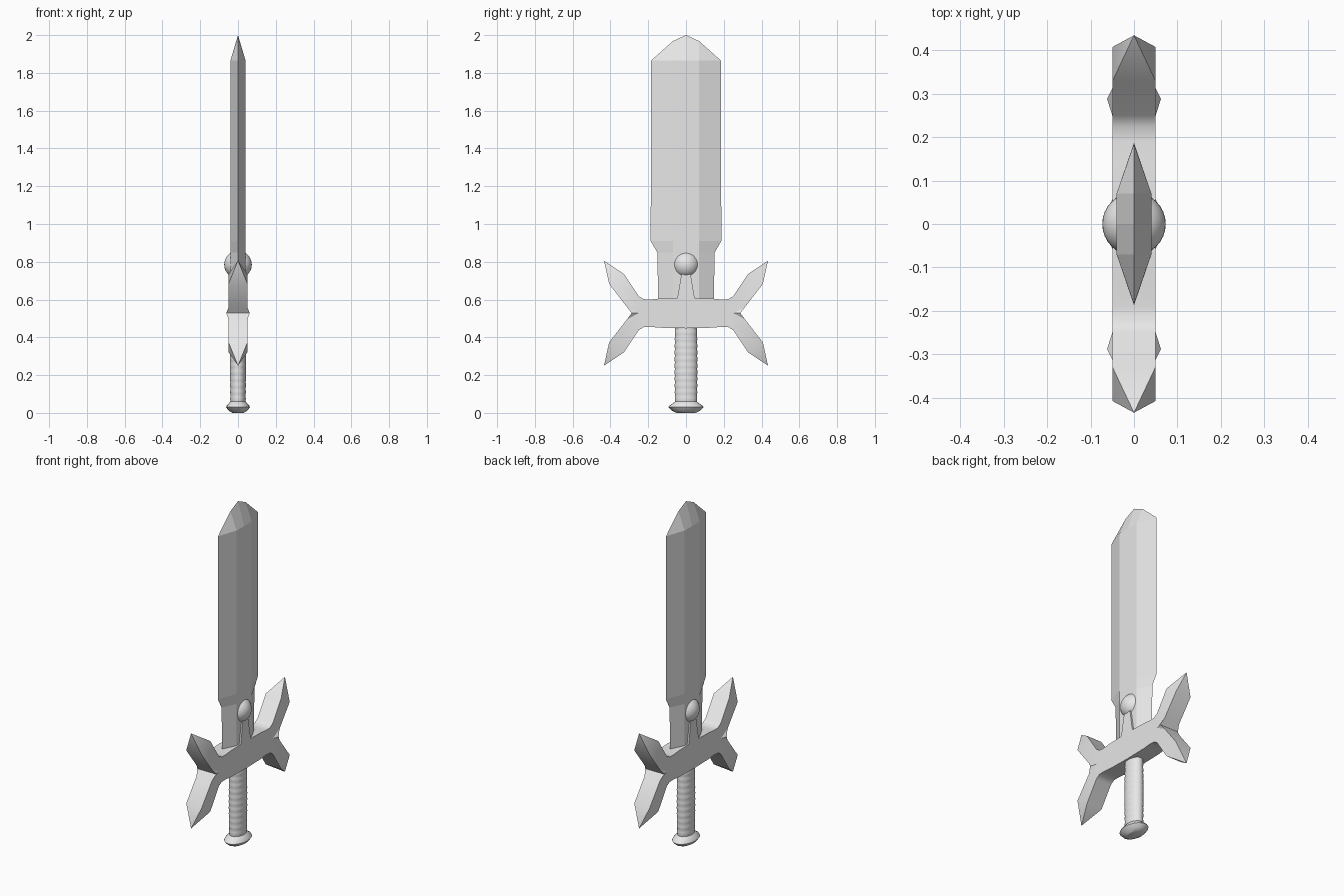
import bpy, bmesh, math

if "Cube" in bpy.data.objects:
    bpy.data.objects.remove(bpy.data.objects["Cube"], do_unlink=True)

steel = bpy.data.materials.new("light_grey")
steel.use_nodes = True
steel.diffuse_color = (0.8, 0.8, 0.8, 1)
steel.node_tree.nodes["Principled BSDF"].inputs["Base Color"].default_value = (0.8, 0.8, 0.8, 1)


def finish(name, bm, smooth=None):
    bmesh.ops.remove_doubles(bm, verts=bm.verts, dist=0.0001)
    bmesh.ops.recalc_face_normals(bm, faces=bm.faces)
    mesh = bpy.data.meshes.new(name)
    bm.to_mesh(mesh)
    bm.free()
    mesh.materials.append(steel)
    obj = bpy.data.objects.new(name, mesh)
    bpy.context.collection.objects.link(obj)
    if smooth:
        bpy.ops.object.select_all(action="DESELECT")
        obj.select_set(True)
        bpy.context.view_layer.objects.active = obj
        bpy.ops.object.shade_smooth_by_angle(angle=math.radians(smooth))
    return obj


def face(bm, points):
    return bm.faces.new([bm.verts.new(p) for p in points])


def loft(bm, rings):
    """Bridge equal rings of points, capping both ends."""
    rows = [[bm.verts.new(p) for p in ring] for ring in rings]
    n = len(rows[0])
    for low, high in zip(rows, rows[1:]):
        for i in range(n):
            j = (i + 1) % n
            bm.faces.new((low[i], low[j], high[j], high[i]))
    bm.faces.new(rows[0])
    bm.faces.new(rows[-1])


# Blade: hexagonal section, waisted near the guard, ridged tip
bm = bmesh.new()
T, F = 0.04, 0.07


def blade_ring(z, w):
    return [(0, -w, z), (T, -F, z), (T, F, z), (0, w, z), (-T, F, z), (-T, -F, z)]


loft(bm, [blade_ring(z, w) for z, w in
          [(0.5, 0.145), (0.85, 0.152), (0.91, 0.187), (1.865, 0.185)]])
cap = [f for f in bm.faces if all(v.co.z > 1.8 for v in f.verts)]
bmesh.ops.delete(bm, geom=cap, context="FACES_ONLY")
peak = (0, 0, 2)
for sx in (-1, 1):
    for sy in (-1, 1):
        ridge = (0, sy * F, 1.968)
        corner = (sx * T, sy * F, 1.865)
        face(bm, [(0, sy * 0.185, 1.865), corner, ridge])
        face(bm, [corner, (sx * T, 0, 1.865), peak, ridge])
finish("blade", bm)

# Guard: forked crossbar, one quadrant mirrored about its middle height
bm = bmesh.new()
MID, H = 0.528, 0.05
top_edge = [(0, 0.08), (0.14, 0.077), (0.19, 0.072), (0.225, 0.074), (0.25, 0.09),
            (0.328, 0.207)]
outer, tip, rim = (0.407, 0.155), (0.434, 0.278), (0.312, 0.032)
notch, inner = (0.288, 0), (0.25, 0)
for sy in (-1, 1):
    for sz in (-1, 1):
        def at(p, x):
            return (x, sy * p[0], MID + sz * p[1])

        for x in (-H, H):
            # Side plate, raised notch facet and pointed fork end
            face(bm, [at(p, x) for p in [(0, 0)] + top_edge + [outer, rim, inner]])
            face(bm, [at(rim, x), at(inner, x), at(notch, x * 1.24)])
            face(bm, [at(top_edge[-1], x), at(outer, x), at(tip, 0)])
        for p, q in zip(top_edge, top_edge[1:]):
            face(bm, [at(p, -H), at(q, -H), at(q, H), at(p, H)])
        for p in (top_edge[-1], outer):
            face(bm, [at(p, -H), at(p, H), at(tip, 0)])
        face(bm, [at(outer, -H), at(outer, H), at(rim, H), at(rim, -H)])
        face(bm, [at(rim, -H), at(rim, H), at(notch, H * 1.24), at(notch, -H * 1.24)])
finish("guard", bm, 30)

# Tapered neck rising from the guard to the orb
bm = bmesh.new()
loft(bm, [[(sx * x, sy * y, z) for sx, sy in ((-1, -1), (1, -1), (1, 1), (-1, 1))]
          for x, y, z in [(0.05, 0.052, 0.58), (0.05, 0.042, 0.63), (0.048, 0.022, 0.75)]])
finish("orb_neck", bm)

# Orb set through the blade
bm = bmesh.new()
bmesh.ops.create_uvsphere(bm, u_segments=32, v_segments=20, radius=0.073)
bmesh.ops.translate(bm, verts=bm.verts, vec=(0, 0, 0.785))
finish("orb", bm, 60)


def oval_lathe(name, profile, sides, smooth):
    bm = bmesh.new()
    loft(bm, [[(rx * math.cos(a), ry * math.sin(a), z)
               for a in (2 * math.pi * i / sides for i in range(sides))]
              for rx, ry, z in profile])
    return finish(name, bm, smooth)


# Grip: oval shaft with faint wrapped ridges
grip = []
for i in range(49):
    z = 0.04 + 0.42 * i / 48
    bump = 0.001 * math.cos(i * math.pi / 2) + 0.002 * math.sin(i / 48 * math.pi)
    grip.append((0.04 + bump, 0.058 + bump, z))
oval_lathe("grip", grip, 32, 40)

# Pommel: flared oval cap
oval_lathe("pommel", [(0.03, 0.05, 0), (0.05, 0.075, 0.012), (0.063, 0.093, 0.03),
                      (0.06, 0.088, 0.038), (0.048, 0.067, 0.052), (0.04, 0.058, 0.06)],
           20, 30)
